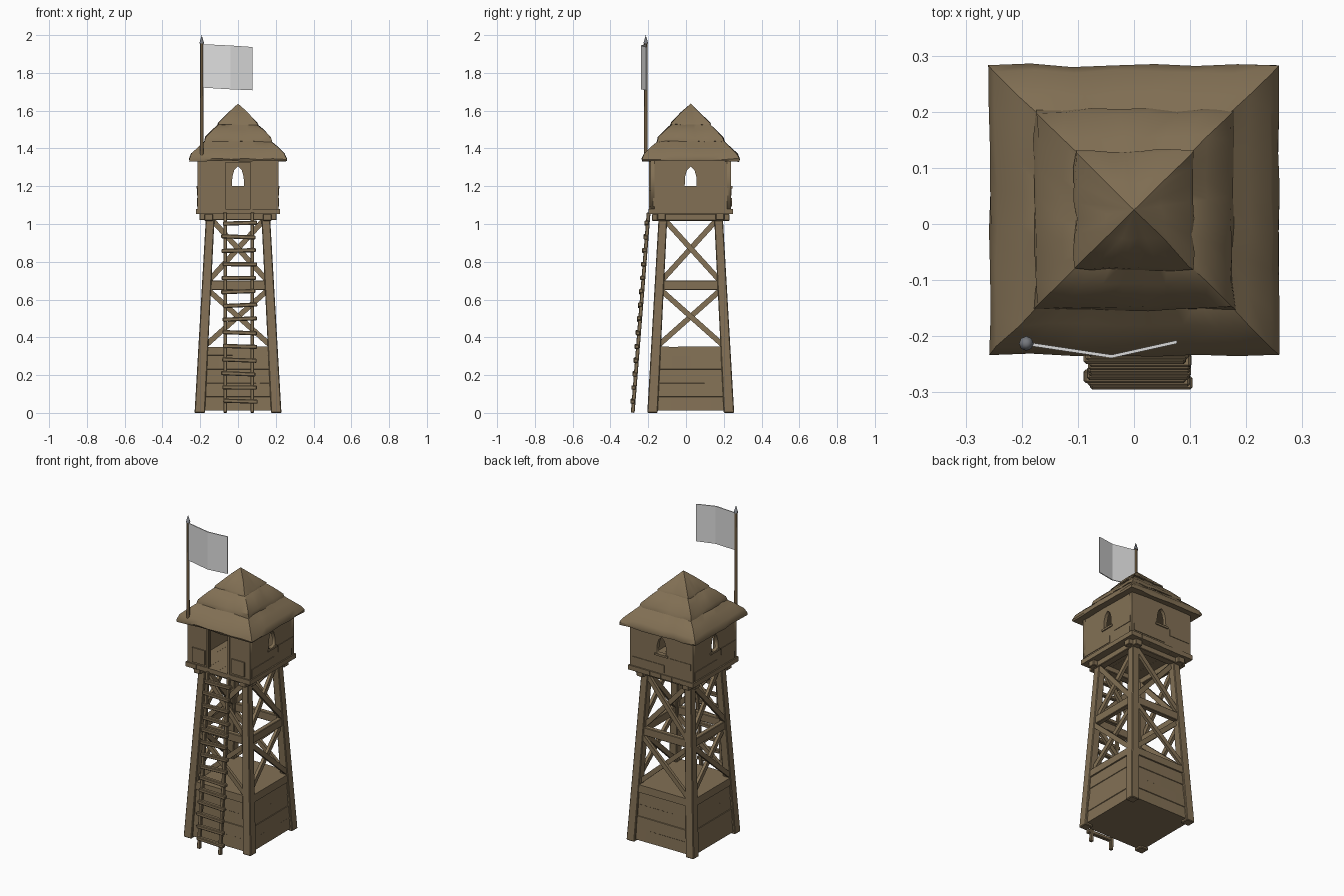
import bpy, bmesh, math, random
from mathutils import Vector, Matrix

if "Cube" in bpy.data.objects:
    bpy.data.objects.remove(bpy.data.objects["Cube"])

random.seed(4)
CY = 0.025                      # tower axis sits slightly behind the origin
CENTRE = Vector((0, CY, 0))


def material(name, rgb):
    m = bpy.data.materials.new(name)
    m.diffuse_color = (*rgb, 1)
    m.use_nodes = True
    m.node_tree.nodes["Principled BSDF"].inputs["Base Color"].default_value = m.diffuse_color
    return m


WOOD = material("weathered wood", (0.225, 0.163, 0.090))
POLE = material("dark pole wood", (0.150, 0.100, 0.050))
METAL = material("grey metal", (0.18, 0.19, 0.21))
CLOTH = material("pale cloth", (0.72, 0.72, 0.72))


def finish(name, bm, mat, bevel=0.0, smooth=None):
    bmesh.ops.recalc_face_normals(bm, faces=bm.faces)
    me = bpy.data.meshes.new(name)
    bm.to_mesh(me)
    bm.free()
    ob = bpy.data.objects.new(name, me)
    bpy.context.collection.objects.link(ob)
    me.materials.append(mat)
    if bevel:
        b = ob.modifiers.new("worn edges", "BEVEL")
        b.width, b.segments = bevel, 1
    if smooth:
        bpy.ops.object.select_all(action="DESELECT")
        ob.select_set(True)
        bpy.context.view_layer.objects.active = ob
        bpy.ops.object.shade_smooth_by_angle(angle=math.radians(smooth))
    return ob


def hexa(bm, low, high):
    """Solid between two four-cornered loops."""
    a = [bm.verts.new(p) for p in low]
    b = [bm.verts.new(p) for p in high]
    bm.faces.new(a[::-1])
    bm.faces.new(b)
    for i in range(4):
        j = (i + 1) % 4
        bm.faces.new((a[i], a[j], b[j], b[i]))


def beam(bm, p, q, w, d, normal=(0, -1, 0), turn=0):
    """Rectangular bar from p to q, w wide and d deep along normal, turned about the tower."""
    p, q, n = Vector(p), Vector(q), Vector(normal)
    t = (q - p).normalized()
    s = t.cross(n).normalized() * w / 2
    n = s.normalized().cross(t) * d / 2
    R = Matrix.Rotation(turn * math.pi / 2, 3, "Z")
    place = lambda v: R @ v + CENTRE
    ends = [[place(e + s * i + n * j) for i, j in ((-1, -1), (1, -1), (1, 1), (-1, 1))] for e in (p, q)]
    hexa(bm, *ends)


def loft(bm, rings, n, jitter):
    """Stack of square rings (half width, z); a zero half width closes to a point."""
    loops = []
    for h, z in rings:
        if h == 0:
            loops.append([bm.verts.new((0, CY, z))])
            continue
        loop = []
        for k in range(4):
            R = Matrix.Rotation(k * math.pi / 2, 3, "Z")
            for i in range(n):
                r = h + random.uniform(-jitter, jitter)
                v = R @ Vector((-h + 2 * h * i / n, -r, z + random.uniform(-jitter, jitter)))
                loop.append(bm.verts.new(v + CENTRE))
        loops.append(loop)
    for a, b in zip(loops, loops[1:]):
        for i in range(len(a)):
            j = (i + 1) % len(a)
            bm.faces.new((a[i], a[j], b[0]) if len(b) == 1 else (a[i], a[j], b[j], b[i]))
    bm.faces.new(loops[0][::-1])
    if len(loops[-1]) > 1:
        bm.faces.new(loops[-1])


def half(z):                    # outer half width of the leg frame at height z
    return 0.23 - 0.058 * z


# Four tapered corner legs
bm = bmesh.new()
for sx in (-1, 1):
    for sy in (-1, 1):
        loops = []
        for z, w in ((0, 0.055), (1.03, 0.046)):
            o, i = half(z), half(z) - w
            loops.append([(sx * x, CY + sy * y, z) for x, y in ((o, o), (i, o), (i, i), (o, i))])
        hexa(bm, *loops)
finish("corner_legs", bm, WOOD, 0.004)

# Closed plank base, each plank stepped slightly in from the one below
bm = bmesh.new()
rings = []
for i in range(4):
    z0, z1 = 0.012 + i * 0.073, 0.012 + (i + 1) * 0.073
    step = 0.010 if i % 2 else 0.013
    rings += [(half(z0) - step, z0 + 0.001), (half(z1) - step, z1 - 0.001)]
rings += [(half(0.3) - 0.003, 0.305), (half(0.35) - 0.003, 0.35)]
loft(bm, rings, 4, 0.0004)
finish("plank_base", bm, WOOD)

# Middle rails and crossed braces on every side
bm = bmesh.new()
br = bmesh.new()
for k in range(4):
    y = -half(0.675) + 0.022
    beam(bm, (-0.18, y, 0.675), (0.18, y, 0.675), 0.05, 0.03, turn=k)
    for z0, z1 in ((0.355, 0.65), (0.70, 1.02)):
        for s in (-1, 1):
            off = 0.022 + 0.009 * s
            beam(br, (-s * (half(z0) - 0.035), -half(z0) + off, z0),
                 (s * (half(z1) - 0.035), -half(z1) + off, z1), 0.028, 0.018, turn=k)
finish("middle_rails", bm, WOOD, 0.003)
finish("cross_braces", br, WOOD)

# Platform beams with projecting ends, and floor boards
bm = bmesh.new()
for k in range(4):
    z = 1.035 if k % 2 else 1.039
    beam(bm, (-0.205, -0.155, z), (0.205, -0.155, z), 0.036, 0.045, turn=k)
finish("platform_beams", bm, WOOD, 0.003)
bm = bmesh.new()
for i in range(6):
    x = -0.185 + i * 0.074
    e = 0.222 + random.uniform(-0.003, 0.003)
    beam(bm, (x, -e, 1.066), (x, e, 1.066), 0.0735, 0.028, (0, 0, 1))
finish("floor_boards", bm, WOOD)


# Cabin walls: flat outlines with openings cut out, extruded
def wall(name, loops, turn, dist, thick=0.022):
    cu = bpy.data.curves.new(name, "CURVE")
    cu.dimensions, cu.fill_mode, cu.extrude = "2D", "BOTH", thick / 2
    for pts in loops:
        sp = cu.splines.new("POLY")
        sp.points.add(len(pts) - 1)
        for p, (x, z) in zip(sp.points, pts):
            p.co = (x, z, 0, 1)
        sp.use_cyclic_u = True
    tmp = bpy.data.objects.new("wall_outline", cu)
    bpy.context.collection.objects.link(tmp)
    bpy.context.view_layer.update()
    me = bpy.data.meshes.new_from_object(tmp.evaluated_get(bpy.context.evaluated_depsgraph_get()))
    bpy.data.objects.remove(tmp)
    bm = bmesh.new()
    bm.from_mesh(me)
    bmesh.ops.remove_doubles(bm, verts=bm.verts, dist=1e-5)
    M = (Matrix.Translation(CENTRE) @ Matrix.Rotation(turn * math.pi / 2, 4, "Z")
         @ Matrix.Translation((0, -dist, 0)) @ Matrix.Rotation(math.pi / 2, 4, "X"))
    bm.transform(M)
    finish(name, bm, WOOD)


Z0, Z1, W = 1.078, 1.36, 0.214
window = [(-0.032, 1.2), (0.032, 1.2), (0.03, 1.25), (0.02, 1.285), (0, 1.305), (-0.02, 1.285), (-0.03, 1.25)]
front = [(-W, Z0), (-0.068, Z0), (-0.068, 1.325), (0.068, 1.325), (0.068, Z0), (W, Z0), (W, Z1), (-W, Z1)]


def rect(w):
    return [(-w, Z0), (w, Z0), (w, Z1), (-w, Z1)]


wall("front_wall", [front], 0, W - 0.011)
wall("right_wall", [rect(W - 0.022), window], 1, W - 0.011)
wall("back_wall", [rect(W), window], 2, W - 0.011)
wall("left_wall", [rect(W - 0.022), window], 3, W - 0.011)

# Thin plates: front panels beside the door, side planks and door posts
bm = bmesh.new()
for s in (-1, 1):
    beam(bm, (s * 0.135, -W - 0.002, 1.09), (s * 0.135, -W - 0.002, 1.18), 0.088, 0.009)
    beam(bm, (s * 0.072, -W - 0.003, Z0), (s * 0.072, -W - 0.003, 1.33), 0.012, 0.009)
for k in (1, 2, 3):
    beam(bm, (-0.2, -W, 1.115), (0.02, -W, 1.115), 0.045, 0.007, turn=k)
    beam(bm, (0.06, -W, 1.17), (0.2, -W, 1.17), 0.04, 0.006, turn=k)
    beam(bm, (-0.045, -W - 0.002, 1.194), (0.045, -W - 0.002, 1.194), 0.012, 0.009, turn=k)
finish("wall_boards", bm, WOOD)

# Thatched roof: three overlapping tiers, slightly ragged
for name, rings in (
    ("roof_lower_tier", [(0.225, 1.335), (0.255, 1.332), (0.258, 1.345), (0.246, 1.372), (0.205, 1.41), (0.16, 1.45)]),
    ("roof_middle_tier", [(0.15, 1.435), (0.178, 1.437), (0.172, 1.458), (0.13, 1.502), (0.085, 1.54)]),
    ("roof_top_tier", [(0.08, 1.525), (0.106, 1.527), (0.102, 1.537), (0.05, 1.588), (0, 1.637)]),
):
    bm = bmesh.new()
    loft(bm, rings, 7, 0.0035)
    finish(name, bm, WOOD, smooth=40)

# Leaning ladder
LOW, TOP = -0.282 - CY, -0.198 - CY


def lean(z):
    return LOW + (TOP - LOW) * z / 1.06


bm = bmesh.new()
for x in (-0.068, 0.076):
    beam(bm, (x, LOW, 0.001), (x, TOP, 1.06), 0.02, 0.02)
finish("ladder_rails", bm, WOOD, 0.003)
bm = bmesh.new()
for i in range(14):
    z = 0.062 + i * 0.0725
    dz, dx = random.uniform(-0.005, 0.005), random.uniform(-0.006, 0.006)
    y = lean(z) - 0.006
    beam(bm, (-0.084 + dx, y, z - dz), (0.098 + dx, y, z + dz), 0.022, 0.024)
finish("ladder_rungs", bm, WOOD, 0.004)


# Flagpole with pointed tip
def cone(name, r1, r2, z0, z1, mat):
    bm = bmesh.new()
    bmesh.ops.create_cone(bm, cap_ends=True, segments=8, radius1=r1, radius2=r2, depth=z1 - z0,
                          matrix=Matrix.Translation((-0.192, -0.213, (z0 + z1) / 2)))
    finish(name, bm, mat, smooth=50)


cone("flagpole", 0.010, 0.008, 1.35, 1.965, POLE)
cone("flagpole_tip", 0.013, 0.0, 1.955, 2.0, METAL)

# Flag folded once along its length
bm = bmesh.new()
path = [(-0.187, -0.214, 1.952, 1.722), (-0.04, -0.236, 1.945, 1.713), (0.077, -0.21, 1.937, 1.708)]
t = 0.003
loops = [[(x, y - t, lo), (x, y + t, lo), (x, y + t, hi), (x, y - t, hi)] for x, y, hi, lo in path]
for a, b in zip(loops, loops[1:]):
    hexa(bm, a, b)
finish("flag", bm, CLOTH)
